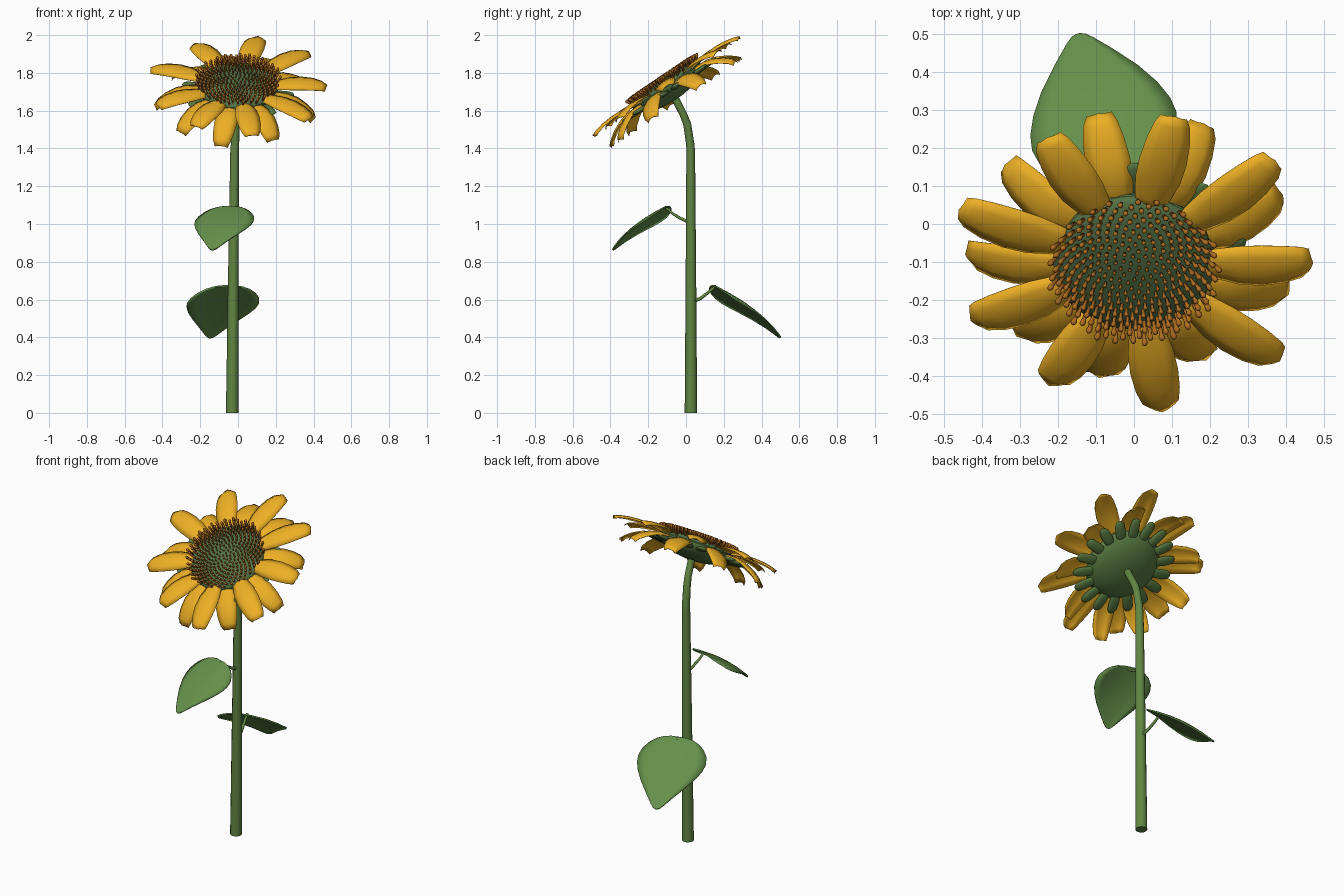
import bpy, bmesh, math
from mathutils import Vector, Matrix

if "Cube" in bpy.data.objects:
    bpy.data.objects.remove(bpy.data.objects["Cube"])


def material(name, rgb):
    m = bpy.data.materials.new(name)
    m.diffuse_color = (*rgb, 1)
    m.use_nodes = True
    m.node_tree.nodes["Principled BSDF"].inputs["Base Color"].default_value = m.diffuse_color
    return m


STEM = material("stem_green", (.12, .24, .055))
LEAF = material("leaf_green", (.13, .28, .07))
BACK = material("calyx_green", (.10, .20, .055))
DISC = material("disc_green", (.09, .17, .06))
PETAL = material("petal_yellow", (.84, .43, .018))
FLORET = material("floret_brown", (.42, .15, .015))

# Flower head frame: local z is the direction the flower faces
HEAD = Matrix.Translation((0, -.1, 1.73)) @ Matrix.Rotation(math.radians(34), 4, 'X')


def finish(name, bm, mat, matrix=Matrix()):
    bmesh.ops.recalc_face_normals(bm, faces=bm.faces[:])
    bm.transform(matrix)
    me = bpy.data.meshes.new(name)
    bm.to_mesh(me)
    bm.free()
    me.materials.append(mat)
    for p in me.polygons:
        p.use_smooth = True
    ob = bpy.data.objects.new(name, me)
    bpy.context.collection.objects.link(ob)
    return ob


def add_grid(bm, rows):
    """Skin a list of equally long point rows."""
    vs = [[bm.verts.new(p) for p in row] for row in rows]
    for a, b in zip(vs, vs[1:]):
        for i in range(len(a) - 1):
            bm.faces.new((a[i], a[i + 1], b[i + 1], b[i]))


def solidify(ob, thickness):
    mod = ob.modifiers.new("thickness", 'SOLIDIFY')
    mod.thickness = thickness
    mod.offset = 0


def tube(name, pts, mat):
    """Tapered tube through (x, y, z, radius) points."""
    cu = bpy.data.curves.new(name, 'CURVE')
    cu.dimensions = '3D'
    cu.bevel_depth = 1
    cu.bevel_resolution = 4
    cu.use_fill_caps = True
    sp = cu.splines.new('POLY')
    sp.points.add(len(pts) - 1)
    for p, (x, y, z, r) in zip(sp.points, pts):
        p.co = (x, y, z, 1)
        p.radius = r
    sp.use_smooth = True
    cu.materials.append(mat)
    ob = bpy.data.objects.new(name, cu)
    bpy.context.collection.objects.link(ob)
    bpy.ops.object.select_all(action='DESELECT')
    ob.select_set(True)
    bpy.context.view_layer.objects.active = ob
    bpy.ops.object.convert(target='MESH')
    bpy.ops.object.shade_smooth_by_angle(angle=math.radians(50))


def lathe(name, profile, mat, steps=40):
    bm = bmesh.new()
    rows = [[(r * math.cos(k * math.tau / steps), r * math.sin(k * math.tau / steps), h)
             for r, h in profile] for k in range(steps + 1)]
    add_grid(bm, rows)
    bmesh.ops.remove_doubles(bm, verts=bm.verts[:], dist=1e-5)
    return finish(name, bm, mat, HEAD)


# Stem with bent neck
tube("stem", [(-.031, .026, 0, .033), (-.025, .026, .7, .028), (-.018, .025, 1.38, .023),
              (-.016, .023, 1.42, .022), (-.011, .006, 1.53, .021),
              (-.005, -.014, 1.58, .02), (0, -.042, 1.635, .02), (0, -.065, 1.68, .02)], STEM)


# Leaves: heart-like blade domed along a base-to-tip axis
def leaf(name, base, tip, half, bulge):
    base, tip = Vector(base), Vector(tip)
    axis = tip - base
    side = axis.cross(Vector((0, 0, 1))).normalized()
    up = side.cross(axis).normalized()
    outline = [(0, .22), (.015, .42), (.05, .62), (.11, .8), (.2, .95), (.3, 1), (.4, .97),
               (.52, .86), (.66, .67), (.82, .4), (.94, .19), (.985, .1), (1, .03)]
    bm = bmesh.new()
    add_grid(bm, [[base + axis * t + side * (c / 4 * half * w)
                   + up * bulge * (math.sin(math.pi * t) - 1.3 * (c / 4 * w) ** 2 + .15)
                   for c in range(-4, 5)] for t, w in outline])
    ob = finish(name, bm, LEAF)
    solidify(ob, .008)


leaf("lower_leaf", (-.05, .14, .67), (-.147, .497, .395), .196, .024)
leaf("upper_leaf", (-.045, -.095, 1.09), (-.135, -.385, .86), .161, .02)
tube("lower_leaf_stalk", [(-.024, .035, .59, .010), (-.03, .075, .605, .009),
                          (-.04, .115, .635, .008), (-.05, .16, .673, .007)], STEM)
tube("upper_leaf_stalk", [(-.02, .015, 1.01, .009), (-.025, -.03, 1.03, .008),
                          (-.035, -.07, 1.055, .007), (-.045, -.11, 1.09, .006)], STEM)

# Flower head: back bowl and domed disc
lathe("flower_back", [(0, -.085), (.05, -.084), (.1, -.076), (.15, -.06), (.19, -.037),
                      (.212, -.012), (.212, .004)], BACK)
lathe("flower_disc", [(.214, -.002), (.205, .014), (.18, .027), (.13, .038), (.07, .045),
                      (0, .047)], DISC)

# Blunt bracts ringed around the back
bm = bmesh.new()
for k in range(18):
    m = (Matrix.Rotation(math.radians(20 * k + 10), 4, 'Z') @ Matrix.Translation((.235, 0, -.026))
         @ Matrix.Rotation(math.radians(-3), 4, 'Y') @ Matrix.Diagonal((.066, .03, .012, 1)))
    made = bmesh.ops.create_uvsphere(bm, u_segments=12, v_segments=8, radius=1)["verts"]
    for v in made:
        v.co.x = math.copysign(abs(v.co.x) ** .75, v.co.x)
        v.co.y = math.copysign(abs(v.co.y) ** .75, v.co.y)
        v.co = m @ v.co
finish("bracts", bm, BACK, HEAD)


# Petals: (angle, reach) pairs, blunt tips, edges curled down, tips bent over
def petals(name, layout, start, droop, width):
    outline = [(0, .5), (.15, .74), (.35, .95), (.55, 1), (.75, .92), (.9, .76), (1, .56)]
    bm = bmesh.new()
    for deg, reach in layout:
        rot = Matrix.Rotation(math.radians(deg), 3, 'Z')
        rows = []
        for s, w in outline:
            h = start + .016 * math.sin(math.pi * s) - droop * s ** 1.7 - .014 * s ** 6
            rows.append([rot @ Vector((.17 + (reach - .17) * s - (.006 * abs(c) if s == 1 else 0),
                                       c / 2 * width * w, h - .014 * (c / 2) ** 2))
                         for c in range(-2, 3)])
        add_grid(bm, rows)
    ob = finish(name, bm, PETAL, HEAD)
    solidify(ob, .003)


petals("upper_petals", [(77, .478), (41, .495), (0, .472), (-39, .495), (-81, .48),
                        (-120, .45), (-157, .468), (160, .492), (120, .46)], .014, -.004, .063)
petals("lower_petals", [(64, .42), (21, .42), (-22, .44), (-63, .42), (-102, .44),
                        (-136, .43), (-175, .446), (144, .42), (103, .42)], -.004, .075, .06)

# Florets in a golden-angle spiral, larger and splayed outward at the rim
bm = bmesh.new()
N = 300
for k in range(N):
    f = math.sqrt((k + .5) / N)
    r = .21 * f
    size = .004 + .0034 * f
    length = .012 + .036 * f ** 2
    h = .047 - .032 * f ** 3
    base = (Matrix.Rotation(k * 2.39996, 4, 'Z') @ Matrix.Translation((r, 0, h))
            @ Matrix.Rotation(.5 * f, 4, 'Y'))
    rings = [(0, .75), (.55, .75), (.75, 1.15), (.93, .95), (1, .45)]
    vs = [[bm.verts.new(base @ Vector((size * w * math.cos(a * math.tau / 6),
                                       size * w * math.sin(a * math.tau / 6), length * t)))
           for a in range(6)] for t, w in rings]
    for lo, hi in zip(vs, vs[1:]):
        for a in range(6):
            bm.faces.new((lo[a], lo[(a + 1) % 6], hi[(a + 1) % 6], hi[a]))
    bm.faces.new(vs[-1])
    bm.faces.new(vs[0][::-1])
finish("florets", bm, FLORET, HEAD)
